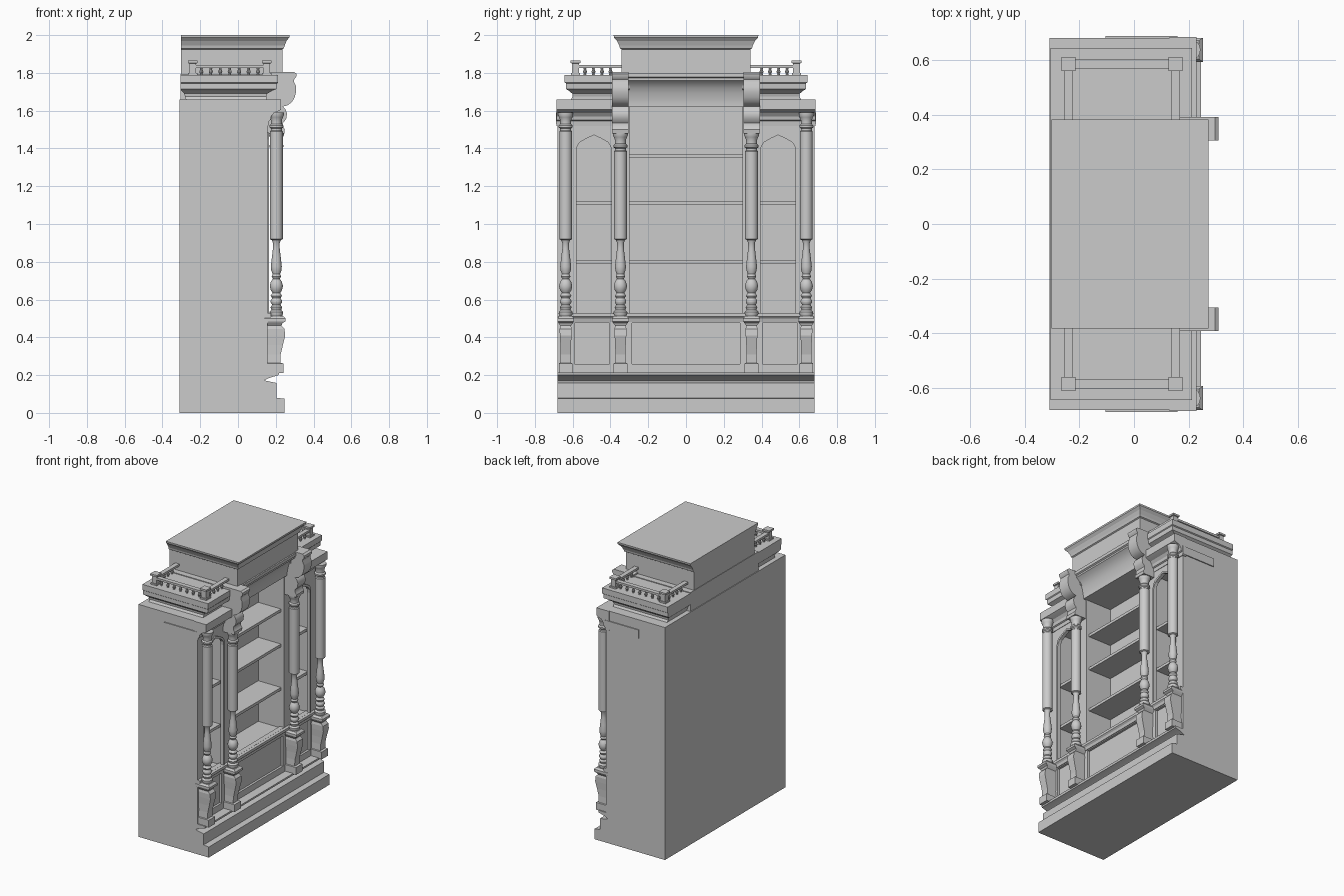
import bpy, bmesh, math
from mathutils import Vector


def finish(name, bm, smooth=None):
    bmesh.ops.recalc_face_normals(bm, faces=bm.faces)
    me = bpy.data.meshes.new(name)
    bm.to_mesh(me)
    bm.free()
    ob = bpy.data.objects.new(name, me)
    bpy.context.collection.objects.link(ob)
    if smooth:
        bpy.ops.object.select_all(action='DESELECT')
        ob.select_set(True)
        bpy.context.view_layer.objects.active = ob
        bpy.ops.object.shade_smooth_by_angle(angle=math.radians(smooth))
    return ob


def loft(name, sections):
    """Stack of rectangles: (z, x0, x1, y0, y1)."""
    bm = bmesh.new()
    rings = [[bm.verts.new(p) for p in ((a, c, z), (b, c, z), (b, d, z), (a, d, z))]
             for z, a, b, c, d in sections]
    for lo, hi in zip(rings, rings[1:]):
        for i in range(4):
            j = (i + 1) % 4
            bm.faces.new((lo[i], lo[j], hi[j], hi[i]))
    bm.faces.new(rings[0])
    bm.faces.new(rings[-1])
    return finish(name, bm)


def box(name, x0, x1, y0, y1, z0, z1):
    return loft(name, [(z0, x0, x1, y0, y1), (z1, x0, x1, y0, y1)])


def prism(name, points, offset, smooth=None):
    """Extrude a planar outline by an offset vector."""
    bm = bmesh.new()
    f = bm.faces.new([bm.verts.new(p) for p in points])
    ext = bmesh.ops.extrude_face_region(bm, geom=[f], use_keep_orig=True)
    bmesh.ops.translate(bm, vec=Vector(offset),
                        verts=[v for v in ext['geom'] if isinstance(v, bmesh.types.BMVert)])
    return finish(name, bm, smooth)


def moulding(name, profile, y0, y1, smooth=25):
    return prism(name, [(x, y0, z) for x, z in profile], (0, y1 - y0, 0), smooth)


def lathe(name, profile, x, y, n=24):
    bm = bmesh.new()
    rings = [[bm.verts.new((x + r * math.cos(2 * math.pi * i / n),
                            y + r * math.sin(2 * math.pi * i / n), z)) for i in range(n)]
             for r, z in profile]
    for lo, hi in zip(rings, rings[1:]):
        for i in range(n):
            j = (i + 1) % n
            bm.faces.new((lo[i], lo[j], hi[j], hi[i]))
    bm.faces.new(rings[0])
    bm.faces.new(rings[-1])
    return finish(name, bm, 40)


def door_panel(name, y0, y1, z0, z1, x=0.155):
    bm = bmesh.new()
    f = bm.faces.new([bm.verts.new(p) for p in ((x, y0, z0), (x, y1, z0), (x, y1, z1), (x, y0, z1))])
    for t, d in ((0.004, 0.008), (0.008, 0.0), (0.012, -0.022), (0.006, 0.006)):
        bmesh.ops.inset_region(bm, faces=[f], thickness=t, depth=d)
    return finish(name, bm)


BACK = -0.05   # interior back plane
# Carcass
box("back_body", -0.31, BACK, -0.68, 0.68, 0, 1.66)
box("lower_body", BACK, 0.13, -0.68, 0.68, 0.15, 0.52)
box("top_body", BACK, 0.15, -0.68, 0.68, 1.62, 1.66)
moulding("plinth", [(BACK, 0), (0.245, 0), (0.245, 0.075), (0.205, 0.08), (0.205, 0.158),
                    (0.14, 0.172), (0.165, 0.185), (0.215, 0.2), (0.218, 0.215), (BACK, 0.215)],
         -0.68, 0.68)
box("lower_rail", 0.12, 0.155, -0.68, 0.68, 0.21, 0.26)
box("upper_rail", 0.12, 0.155, -0.68, 0.68, 0.475, 0.53)
moulding("counter_moulding", [(0.14, 0.482), (0.16, 0.482), (0.165, 0.5), (0.175, 0.51),
                              (0.175, 0.528), (0.14, 0.53)], -0.68, 0.68)
door_panel("centre_panel", -0.285, 0.285, 0.26, 0.475)
for z in (0.80, 1.11, 1.36):
    box("centre_shelf", BACK - 0.01, 0.13, -0.31, 0.31, z - 0.01, z + 0.01)

# Central frieze and crown box
moulding("centre_frieze", [(0.1, 1.62), (0.175, 1.62), (0.175, 1.64), (0.178, 1.66), (0.185, 1.69),
                           (0.197, 1.72), (0.215, 1.745), (0.235, 1.76), (0.235, 1.772),
                           (0.245, 1.778), (0.245, 1.80), (0.1, 1.80)], -0.31, 0.31)
box("centre_deck", -0.305, 0.16, -0.385, 0.385, 1.65, 1.795)
loft("crown", [(z, -0.302, x, -y, y) for z, x, y in
               ((1.79, 0.235, 0.342), (1.925, 0.235, 0.342), (1.93, 0.243, 0.35),
                (1.945, 0.247, 0.353), (1.97, 0.257, 0.366), (1.988, 0.272, 0.382),
                (2.0, 0.273, 0.383))])

arch = [(0.59, 0.53), (0.59, 1.40), (0.586, 1.425), (0.57, 1.447), (0.53, 1.467), (0.487, 1.485),
        (0.445, 1.467), (0.405, 1.447), (0.389, 1.425), (0.385, 1.40), (0.385, 0.53)]
inner = [(0.487 + (y - 0.487) * 0.9, z - (0.014 if z > 1 else 0)) for y, z in arch]
corbel = [(0.14, 1.805), (0.297, 1.805), (0.31, 1.795), (0.308, 1.778), (0.297, 1.765),
          (0.297, 1.75), (0.308, 1.73), (0.307, 1.70), (0.30, 1.67), (0.285, 1.645), (0.262, 1.628),
          (0.237, 1.622), (0.25, 1.61), (0.26, 1.585), (0.255, 1.555), (0.238, 1.535),
          (0.238, 1.515), (0.248, 1.5), (0.245, 1.48), (0.14, 1.48)]
turned = [(0.03, 0.51), (0.036, 0.525), (0.036, 0.535), (0.026, 0.545), (0.031, 0.56),
          (0.022, 0.572), (0.03, 0.585), (0.03, 0.595), (0.022, 0.607), (0.03, 0.62), (0.02, 0.635),
          (0.03, 0.65), (0.035, 0.672), (0.029, 0.695), (0.018, 0.71), (0.025, 0.722),
          (0.02, 0.735), (0.027, 0.755), (0.029, 0.775), (0.024, 0.82), (0.018, 0.87),
          (0.018, 0.9), (0.024, 0.915), (0.034, 0.92)]
capital = [(0.034, -0.1), (0.029, -0.095), (0.029, -0.085), (0.037, -0.078), (0.037, -0.068),
           (0.029, -0.06), (0.029, -0.04), (0.035, -0.025), (0.04, -0.015), (0.04, 0.0)]
pedestal = [(0.21, 0.036, 0.24), (0.262, 0.036, 0.24), (0.265, 0.029, 0.224), (0.31, 0.027, 0.226),
            (0.36, 0.028, 0.238), (0.41, 0.031, 0.25), (0.445, 0.032, 0.246), (0.462, 0.028, 0.23),
            (0.475, 0.038, 0.235), (0.485, 0.044, 0.252), (0.5, 0.044, 0.252), (0.513, 0.034, 0.238)]

for s in (1, -1):
    def sbox(name, x0, x1, a, b, z0, z1):
        return box(name, x0, x1, *sorted((s * a, s * b)), z0, z1)

    # Uprights, lower stiles and side bay
    sbox("outer_side", BACK, 0.155, 0.60, 0.68, 0.2, 1.66)
    sbox("divider", BACK, 0.155, 0.30, 0.385, 0.5, 1.64)
    sbox("bay_top", BACK, 0.15, 0.38, 0.61, 1.50, 1.66)
    sbox("outer_stile", 0.12, 0.155, 0.59, 0.68, 0.25, 0.48)
    sbox("inner_stile", 0.12, 0.155, 0.285, 0.405, 0.25, 0.48)
    door_panel("side_panel", *sorted((s * 0.405, s * 0.59)), 0.26, 0.475)
    for z in (0.80, 1.11):
        sbox("bay_shelf", BACK - 0.01, 0.13, 0.38, 0.605, z - 0.01, z + 0.01)
    spandrel = [(0.61, 0.53)] + arch + [(0.375, 0.53), (0.375, 1.57), (0.61, 1.57)]
    prism("arch_frame", [(0.135, s * y, z) for y, z in spandrel], (0.022, 0, 0))
    prism("arch_trim", [(0.14, s * y, z) for y, z in arch + inner[::-1]], (0.024, 0, 0))

    # Side cornice, frieze strip and stepped attic
    moulding("side_cornice", [(0.13, 1.52), (0.16, 1.52), (0.163, 1.545), (0.172, 1.55),
                              (0.176, 1.57), (0.19, 1.588), (0.215, 1.598), (0.228, 1.605),
                              (0.228, 1.66), (0.13, 1.66)], s * 0.38, s * 0.685)
    sbox("side_strip", -0.105, 0.16, 0.67, 0.687, 1.53, 1.59)
    loft("attic", [(z, xb, xf, *sorted((s * 0.30, s * y))) for z, xb, xf, y in
                   ((1.655, -0.275, 0.15, 0.612), (1.675, -0.28, 0.15, 0.60),
                    (1.69, -0.285, 0.155, 0.602), (1.705, -0.30, 0.18, 0.62),
                    (1.715, -0.305, 0.205, 0.636), (1.745, -0.305, 0.208, 0.636),
                    (1.75, -0.305, 0.213, 0.643), (1.79, -0.305, 0.213, 0.643))])

    # Columns on pedestals, with scroll corbels over the inner pair
    for y, top in ((0.637, 1.59), (0.347, 1.485)):
        loft("pedestal", [(z, 0.14, x, s * y - w, s * y + w) for z, w, x in pedestal])
        lathe("column", turned + [(r, top + z) for r, z in capital], 0.203, s * y)
    moulding("corbel", corbel, s * 0.305, s * 0.392, 35)

    # Gallery railing
    for x in (-0.24, 0.152):
        loft("gallery_post", [(z, x - w, x + w, s * 0.585 - w, s * 0.585 + w) for z, w in
                              ((1.785, 0.025), (1.80, 0.025), (1.80, 0.018), (1.85, 0.018),
                               (1.852, 0.026), (1.865, 0.026))])
        sbox("gallery_end_rail", x - 0.016, x + 0.016, 0.335, 0.585, 1.827, 1.842)
        for i in range(4):
            lathe("end_baluster", [(0.008, 1.785), (0.006, 1.795), (0.011, 1.805), (0.006, 1.82),
                                   (0.01, 1.83)], x, s * (0.40 + i * 0.045), 8)
    sbox("gallery_side_rail", -0.24, 0.152, 0.569, 0.601, 1.827, 1.842)
    for i in range(7):
        lathe("side_baluster", [(0.008, 1.785), (0.006, 1.795), (0.011, 1.805), (0.006, 1.82),
                                (0.01, 1.83)], -0.194 + i * 0.05, s * 0.585, 8)
